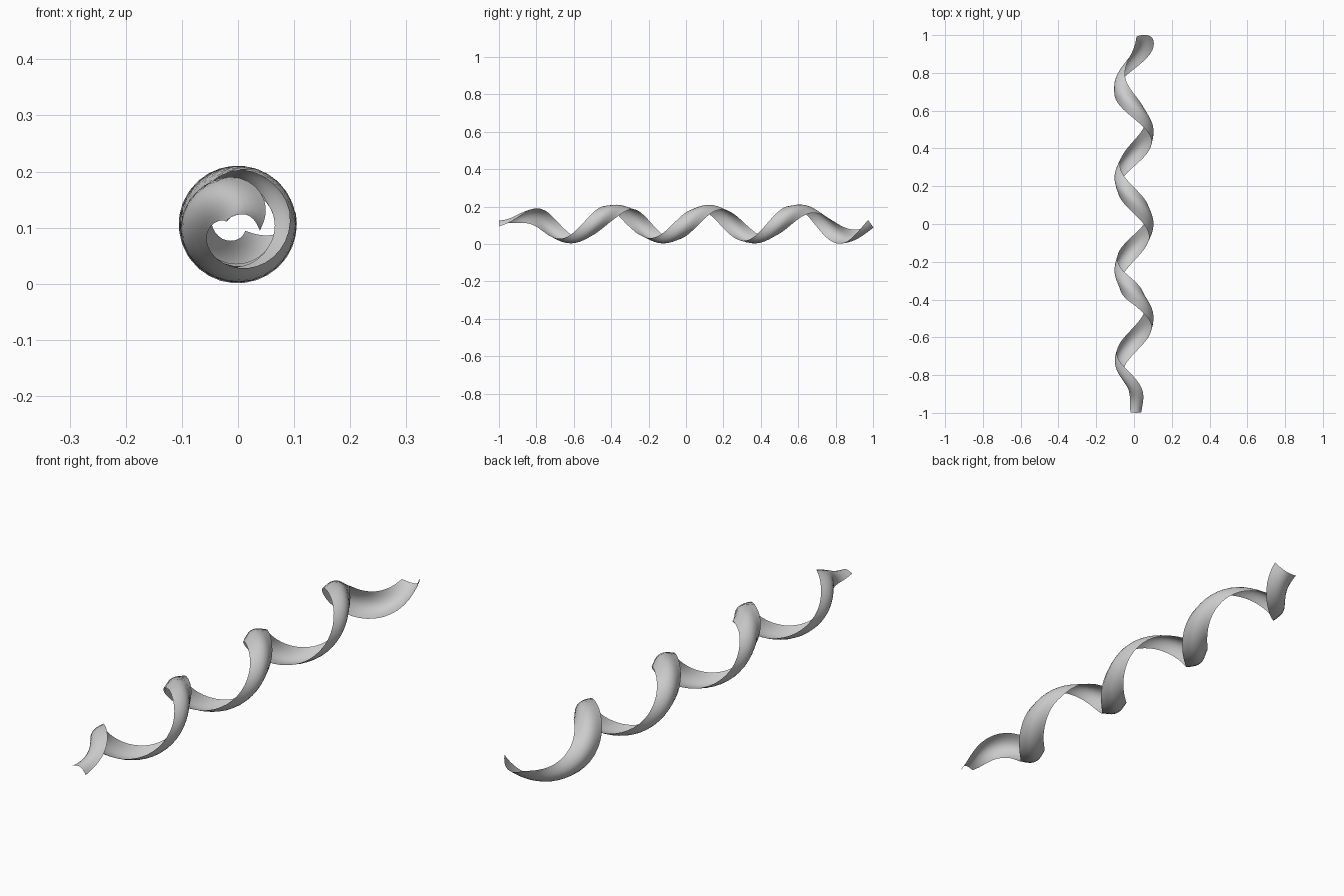
import bpy
import bmesh
import math
from mathutils import Vector

cube = bpy.data.objects.get("Cube")
if cube:
    bpy.data.objects.remove(cube, do_unlink=True)

PITCH = 0.4925
STEPS = 120
ACROSS = 10
RATE = 2 * math.pi / PITCH

# Roll of the ribbon in degrees, keyed along its length
ROLL = [(-1, -80), (-0.87, -45), (-0.75, -20), (-0.61, 2), (-0.5, 18),
        (-0.4, 22), (-0.29, -8), (-0.2, -10), (0, -1), (0.3, 9),
        (0.5, 18), (0.62, 24), (0.75, 36), (0.85, 48), (1, 74)]


def smooth(a, b, t):
    t = min(max((t - a) / (b - a), 0), 1)
    return t * t * (3 - 2 * t)


def roll_at(y):
    for (y0, r0), (y1, r1) in zip(ROLL, ROLL[1:]):
        if y <= y1:
            return math.radians(r0 + (r1 - r0) * (y - y0) / (y1 - y0))


def section(y):
    """Cupped cross-section, square to the spiral path at this position."""
    angle = RATE * y + 0.12 * smooth(0.8, 1, y)
    radius = 0.01 + 0.063 * smooth(-1, -0.7, y) - 0.015 * smooth(0.7, 1, y)
    half = 0.031 + 0.018 * smooth(-1, -0.8, y)
    depth = half * 0.62
    roll = roll_at(y)

    out = Vector((math.cos(angle), 0, math.sin(angle)))
    around = Vector((-math.sin(angle), 0, math.cos(angle)))
    along = Vector((0, 1, 0))
    side = (along * radius * RATE - around).normalized()
    bulge = out * math.cos(roll) + side * math.sin(roll)
    chord = out * math.sin(roll) - side * math.cos(roll)

    centre = out * radius + along * y
    points = []
    for j in range(ACROSS + 1):
        s = 2 * j / ACROSS - 1
        points.append(centre + chord * half * s + bulge * depth * (1 - s * s))
    return points


# Twisted ribbon: bridge each section to the next
bm = bmesh.new()
rows = [[bm.verts.new(p + Vector((0, 0, 0.106))) for p in section(-0.997 + 1.98 * i / STEPS)]
        for i in range(STEPS + 1)]
for a, b in zip(rows, rows[1:]):
    for j in range(ACROSS):
        bm.faces.new((a[j], a[j + 1], b[j + 1], b[j]))
bmesh.ops.recalc_face_normals(bm, faces=bm.faces)

mesh = bpy.data.meshes.new("spiral_ribbon")
bm.to_mesh(mesh)
bm.free()
ribbon = bpy.data.objects.new("spiral_ribbon", mesh)
bpy.context.collection.objects.link(ribbon)

# Plain light grey
grey = bpy.data.materials.new("light_grey")
grey.use_nodes = True
colour = (0.6, 0.6, 0.6, 1)
grey.diffuse_color = colour
grey.node_tree.nodes["Principled BSDF"].inputs["Base Color"].default_value = colour
mesh.materials.append(grey)

bpy.context.view_layer.objects.active = ribbon
ribbon.select_set(True)
bpy.ops.object.shade_smooth_by_angle(angle=math.radians(40))
